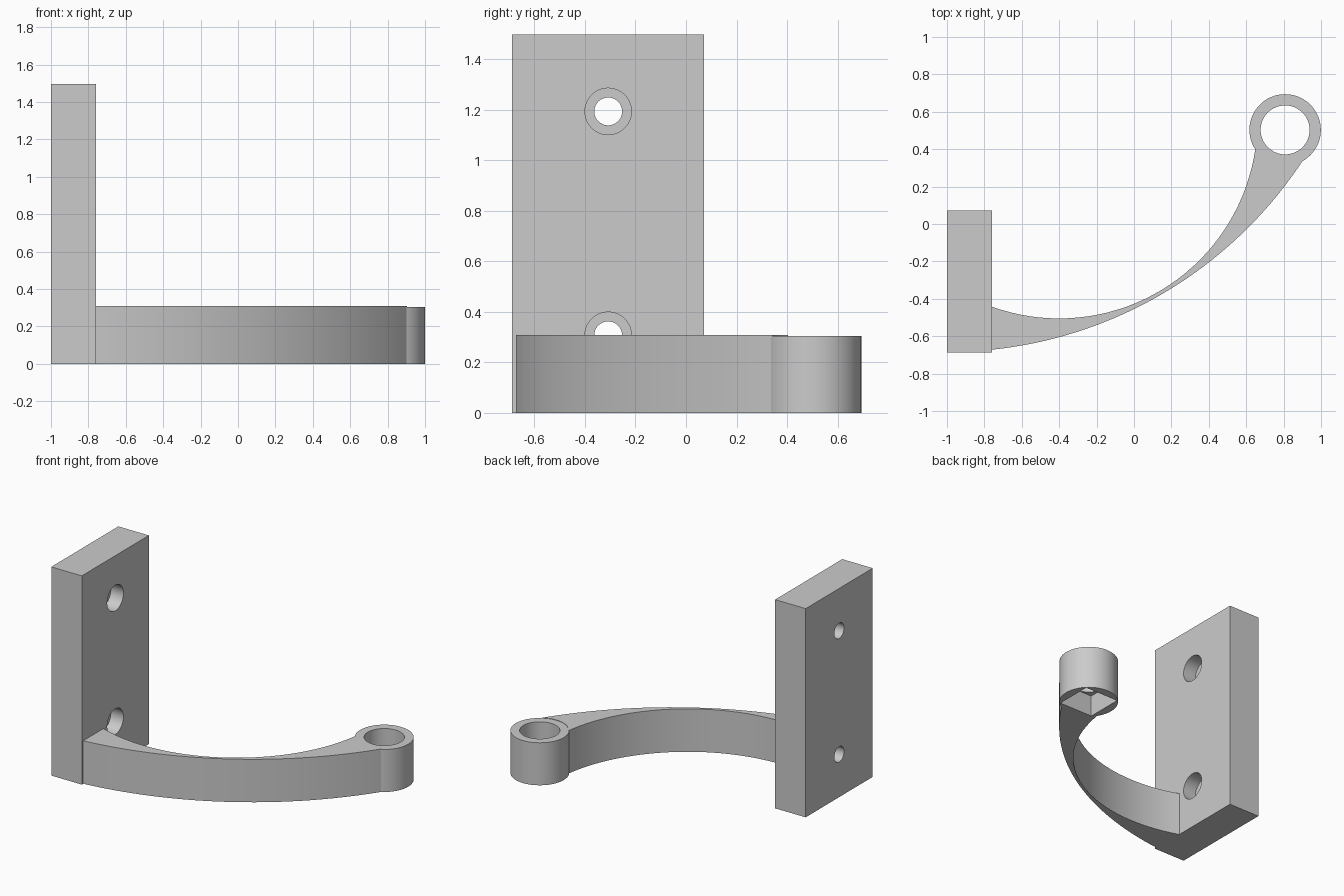
import bpy
import bmesh
from math import pi, asin, atan2, cos, sin
from mathutils import Matrix

cube = bpy.data.objects.get("Cube")
if cube:
    bpy.data.objects.remove(cube, do_unlink=True)

grey = bpy.data.materials.new("light grey")
grey.use_nodes = True
grey.diffuse_color = (0.6, 0.6, 0.6, 1)
grey.node_tree.nodes["Principled BSDF"].inputs["Base Color"].default_value = (0.6, 0.6, 0.6, 1)


def circle(cx, cy, radius, segments=64):
    angles = [2 * pi * i / segments for i in range(segments)]
    return [(cx + radius * cos(a), cy + radius * sin(a)) for a in angles]


def rectangle(x0, y0, x1, y1):
    return [(x0, y0), (x1, y0), (x1, y1), (x0, y1)]


def arc(cx, cy, radius, x0, x1, steps):
    # lower part of a circle, sampled evenly by angle
    a0, a1 = asin((x0 - cx) / radius), asin((x1 - cx) / radius)
    angles = [a0 + (a1 - a0) * i / steps for i in range(steps + 1)]
    return [(cx + radius * sin(a), cy - radius * cos(a)) for a in angles]


def add_prism(bm, loops, low, high):
    # first loop is the outline, the others are holes
    caps = {low: [], high: []}
    for loop in loops:
        rings = [[bm.verts.new((x, y, z)) for x, y in loop] for z in (low, high)]
        for i in range(len(loop)):
            j = (i + 1) % len(loop)
            bm.faces.new((rings[0][i], rings[0][j], rings[1][j], rings[1][i]))
            for z, ring in zip((low, high), rings):
                caps[z].append(bm.edges.get((ring[i], ring[j])))
    for edges in caps.values():
        bmesh.ops.triangle_fill(bm, use_beauty=True, edges=edges, normal=(0, 0, 1))


def make_part(name, layers, matrix=Matrix.Identity(4)):
    bm = bmesh.new()
    for loops, low, high in layers:
        add_prism(bm, loops, low, high)
    bmesh.ops.transform(bm, matrix=matrix, verts=bm.verts)
    bmesh.ops.recalc_face_normals(bm, faces=bm.faces)
    mesh = bpy.data.meshes.new(name)
    bm.to_mesh(mesh)
    bm.free()
    mesh.materials.append(grey)
    obj = bpy.data.objects.new(name, mesh)
    bpy.context.collection.objects.link(obj)
    # smooth curved walls, keep the edges sharp
    bpy.ops.object.select_all(action="DESELECT")
    obj.select_set(True)
    bpy.context.view_layer.objects.active = obj
    bpy.ops.object.shade_smooth_by_angle(angle=pi / 6)


# Wall plate: drawn in the y-z plane, thickness along x, with counterbored holes
plate_front, counterbore_floor = -0.758, -0.858
outline = rectangle(-0.688, 0, 0.072, 1.497)
hole_heights = (0.307, 1.193)
screw_holes = [circle(-0.308, z, 0.055) for z in hole_heights]
counterbores = [circle(-0.308, z, 0.092) for z in hole_heights]
stand_up = Matrix(((0, 0, 1, 0), (1, 0, 0, 0), (0, 1, 0, 0), (0, 0, 0, 1)))
make_part("wall_plate", [([outline] + screw_holes, -1, counterbore_floor),
                         ([outline] + counterbores, counterbore_floor, plate_front)], stand_up)

# End ring: round bore above, square pocket below
rx, ry, bore, pocket_top = 0.808, 0.503, 0.131, 0.15
ring_outline = circle(rx, ry, 0.191)
pocket = rectangle(rx - bore, ry - bore, rx + bore, ry + bore)
make_part("end_ring", [([ring_outline, pocket], 0, pocket_top),
                       ([ring_outline, circle(rx, ry, bore)], pocket_top, 0.305)])

# Curved arm between two arcs, ending just inside the ring wall
inner = arc(-0.40, 0.555, 1.06, plate_front, 0.649, 36)
outer = arc(-0.994, 1.585, 2.269, plate_front, 0.904, 36)
a0 = atan2(outer[-1][1] - ry, outer[-1][0] - rx)
a1 = atan2(inner[-1][1] - ry, inner[-1][0] - rx)
end_angles = [a0 + (a1 - a0) * i / 16 for i in range(1, 16)]
end = [(rx + 0.188 * cos(a), ry + 0.188 * sin(a)) for a in end_angles]
make_part("curved_arm", [([outer + end + inner[::-1]], 0, 0.308)])
